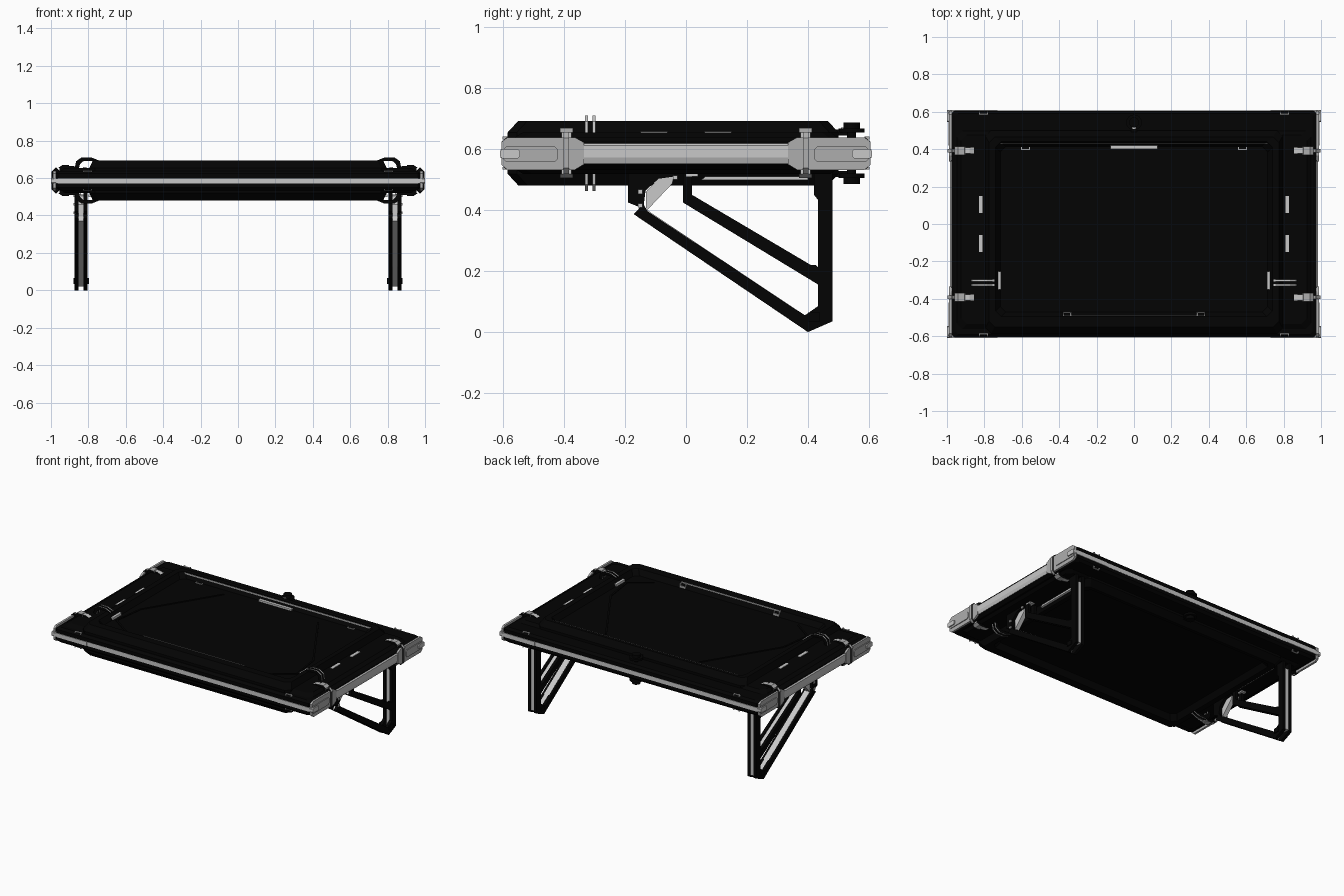
import bpy, bmesh, math
from mathutils import Vector

def material(name, v):
    m = bpy.data.materials.new(name)
    m.diffuse_color = (v, v, v, 1)
    return m

BLACK = material("black", 0.001)
LIGHT = material("light grey", 0.58)
MID = material("mid grey", 0.42)
ZC = 0.587  # mid height of the case

def finish(name, bm, mat):
    bmesh.ops.recalc_face_normals(bm, faces=bm.faces)
    me = bpy.data.meshes.new(name)
    bm.to_mesh(me)
    bm.free()
    me.materials.append(mat)
    ob = bpy.data.objects.new(name, me)
    bpy.context.collection.objects.link(ob)
    return ob

def loft(name, rings, mat, cut=0.03):
    """Stack of corner-cut rectangles (half x, y0, y1, z)."""
    bm = bmesh.new()
    loops = []
    for hx, a, b, z in rings:
        c = cut
        pts = [(-hx + c, a), (hx - c, a), (hx, a + c), (hx, b - c),
               (hx - c, b), (-hx + c, b), (-hx, b - c), (-hx, a + c)]
        loops.append([bm.verts.new((x, y, z)) for x, y in pts])
    for p, q in zip(loops, loops[1:]):
        for i in range(8):
            j = (i + 1) % 8
            bm.faces.new((p[i], p[j], q[j], q[i]))
    bm.faces.new(loops[0])
    bm.faces.new(loops[-1])
    return finish(name, bm, mat)

def extrude(name, pts, axis, a, b, mat, dark_ends=False):
    """Profile extruded from a to b along axis: x takes (y,z), y takes (x,z), z takes (x,y)."""
    bm = bmesh.new()
    def put(p, d):
        return {"x": (d, p[0], p[1]), "y": (p[0], d, p[1]), "z": (p[0], p[1], d)}[axis]
    lo = [bm.verts.new(put(p, a)) for p in pts]
    hi = [bm.verts.new(put(p, b)) for p in pts]
    caps = [bm.faces.new(lo), bm.faces.new(hi)]
    n = len(pts)
    for i in range(n):
        bm.faces.new((lo[i], lo[(i + 1) % n], hi[(i + 1) % n], hi[i]))
    if dark_ends:
        for f in caps:
            f.material_index = 1
    ob = finish(name, bm, mat)
    if dark_ends:
        ob.data.materials.append(BLACK)
    return ob

def box(name, x0, x1, y0, y1, z0, z1, mat):
    return extrude(name, [(x0, y0), (x1, y0), (x1, y1), (x0, y1)], "z", z0, z1, mat)

def sbox(name, s, x0, x1, y0, y1, z0, z1, mat):
    return box(name, s * x0, s * x1, y0, y1, z0, z1, mat)

def chamfered(a, b, z0, z1, c):
    return [(a + c, z0), (b - c, z0), (b, z0 + c), (b, z1 - c),
            (b - c, z1), (a + c, z1), (a, z1 - c), (a, z0 + c)]

def bar(p, q, w):
    """Four corners of a flat strip from p to q."""
    p, q = Vector(p), Vector(q)
    n = (q - p).normalized()
    n = Vector((-n.y, n.x)) * w / 2
    return [tuple(v) for v in (p + n, q + n, q - n, p - n)]

def flip(z):
    return 2 * ZC - z

# Case: a narrow raised rim around recessed panels, above and below
half = [(0.715, -0.47, 0.415, 0.656), (0.74, -0.495, 0.44, 0.691),
        (0.775, -0.55, 0.465, 0.693), (0.795, -0.585, 0.50, 0.655)]
loft("case_body", [(h, a, b, flip(z)) for h, a, b, z in half] + half[::-1], BLACK)
# Lower deck at both ends, then the outer flange
deck = [(0.925, -0.535, 0.475, 0.655), (0.95, -0.565, 0.50, 0.636)]
loft("end_decks", [(h, a, b, flip(z)) for h, a, b, z in deck] + deck[::-1], BLACK)
loft("flange", [(0.955, -0.59, 0.59, 0.534), (0.977, -0.605, 0.605, 0.55),
                (0.977, -0.605, 0.605, 0.624), (0.955, -0.59, 0.59, 0.638)], BLACK, 0.015)

for y in (-1, 1):
    # Grey edge strip along front and back
    box("edge_strip", -0.965, 0.965, y * 0.60, y * 0.6065, 0.571, 0.599, LIGHT)

for s in (-1, 1):
    # Side strip between the corners
    extrude("side_strip", [(s * x, z) for x, z in
            [(0.97, 0.55), (0.978, 0.553), (0.985, 0.573), (0.985, 0.612), (0.978, 0.618), (0.97, 0.62)]],
            "y", -0.36, 0.36, LIGHT)
    for t in (-1, 1):
        # Thin corner cap with a lighter raised tongue
        extrude("corner_cap", [(t * y, z) for y, z in
                [(0.335, 0.55), (0.365, 0.532), (0.585, 0.532), (0.605, 0.548),
                 (0.605, 0.624), (0.585, 0.639), (0.365, 0.639), (0.335, 0.622)]],
                "x", s * 0.974, s * 0.988, MID)
        extrude("corner_face", [(t * y, z) for y, z in chamfered(0.42, 0.60, 0.558, 0.608, 0.010)],
                "x", s * 0.985, s * 0.993, MID)
        extrude("corner_tongue", [(t * y, z) for y, z in chamfered(0.545, 0.61, 0.57, 0.600, 0.006)],
                "x", s * 0.972, s * 1.0, LIGHT)
        sbox("corner_edge", s, 0.73, 0.985, t * 0.60, t * 0.609, 0.571, 0.599, LIGHT)
        # Side clamp hugging the edge, grey outside and dark on its flanks
        c = t * 0.392
        extrude("clamp_post", [(s * x, z) for x, z in chamfered(0.95, 0.996, 0.518, 0.656, 0.02)],
                "y", c - 0.009, c + 0.009, MID, True)
        for f in ((lambda z: z), flip):
            extrude("clamp_arm", [(s * x, f(z)) for x, z in
                    [(0.855, 0.63), (0.855, 0.655), (0.88, 0.665), (0.935, 0.665), (0.955, 0.655), (0.955, 0.63)]],
                    "y", c - 0.016, c + 0.016, LIGHT, True)
            extrude("clamp_head", [(s * x, f(z)) for x, z in
                    [(0.90, 0.655), (0.905, 0.669), (0.94, 0.669), (0.96, 0.655)]],
                    "y", c - 0.022, c + 0.022, MID, True)
            # Small bracket clip above the front and back edges
            z0, z1 = sorted((f(0.632), f(0.641)))
            sbox("edge_clip", s, 0.78, 0.83, t * 0.585, t * 0.592, z0, z1, MID)
            for x in (0.78, 0.823):
                sbox("edge_clip_arm", s, x, x + 0.007, t * 0.585, t * 0.602, z0, z1, MID)
        # Slot light on the end deck
        sbox("slot_light", s, 0.81, 0.83, t * 0.06, t * 0.15, 0.650, 0.658, LIGHT)
    # Pairs of hoops reaching over the rim, and their plates
    for f in ((lambda z: z), flip):
        for y in (-0.327, -0.302):
            extrude("hoop", [(s * x, f(z)) for x, z in
                    [(0.735, 0.655), (0.745, 0.695), (0.785, 0.711), (0.835, 0.711), (0.866, 0.69), (0.874, 0.645),
                     (0.852, 0.645), (0.845, 0.675), (0.825, 0.692), (0.785, 0.692), (0.76, 0.68), (0.75, 0.65)]],
                    "y", y - 0.005, y + 0.005, LIGHT, True)
    sbox("hoop_plate", s, 0.71, 0.75, -0.35, -0.255, 0.652, 0.672, LIGHT)

    # Leg frame: two black plates with a grey web between them
    leg = [[(0.433, 0.05), (0.48, 0.05), (0.48, 0.49), (0.433, 0.49)],
           [(0.40, 0.0), (0.48, 0.035), (0.48, 0.10), (0.433, 0.085), (0.39, 0.055)],
           [(0.40, 0.0), (0.39, 0.055), (-0.125, 0.395), (-0.14, 0.42), (-0.172, 0.387)],
           [(-0.01, 0.425), (0.435, 0.155), (0.435, 0.205), (0.02, 0.45)],
           [(-0.01, 0.425), (0.02, 0.44), (0.02, 0.53), (-0.01, 0.53)],
           chamfered(0.395, 0.435, 0.175, 0.22, 0.01),
           [(0.42, 0.45), (0.44, 0.425), (0.475, 0.425), (0.48, 0.45), (0.48, 0.54), (0.42, 0.54)],
           [(-0.19, 0.425), (-0.14, 0.405), (-0.132, 0.47), (-0.19, 0.47)],
           [(-0.19, 0.47), (-0.132, 0.465), (-0.09, 0.503), (-0.04, 0.51), (-0.03, 0.54), (-0.19, 0.54)]]
    for x0, x1 in ((0.805, 0.826), (0.853, 0.873)):
        for pts in leg:
            extrude("leg_plate", pts, "x", s * x0, s * x1, BLACK)
    for p, q, w in (((0.457, 0.045), (0.457, 0.48), 0.036), ((0.39, 0.034), (-0.135, 0.385), 0.034),
                    ((0.01, 0.434), (0.425, 0.184), 0.028)):
        extrude("leg_web", bar(p, q, w), "x", s * 0.82, s * 0.858, LIGHT)
    # Foot pins
    for x in (0.797, 0.868):
        sbox("foot_pin", s, x, x + 0.012, 0.40, 0.44, 0.035, 0.065, BLACK)
    # Leg hinge gusset and rivets
    extrude("hinge_gusset", [(-0.132, 0.395), (-0.045, 0.487), (-0.04, 0.512), (-0.09, 0.505), (-0.132, 0.46)],
            "x", s * 0.825, s * 0.855, LIGHT)
    for y, z in ((-0.15, 0.46), (-0.15, 0.415), (-0.035, 0.507)):
        sbox("rivet", s, 0.87, 0.879, y - 0.007, y + 0.007, z - 0.007, z + 0.007, LIGHT)
    # Light rail beneath the side
    extrude("leg_rail", [(0.05, 0.499), (0.40, 0.499), (0.40, 0.511), (0.065, 0.511)],
            "x", s * 0.775, s * 0.80, LIGHT)
    sbox("rail_stop", s, 0.84, 0.875, 0.0, 0.04, 0.511, 0.523, LIGHT)

    # Low relief ribs and light clips on the top panel
    for p, q in (((0.36, 0.36), (0.66, -0.12)), ((0.66, -0.12), (0.69, -0.34)), ((0.69, -0.34), (0.55, -0.44))):
        extrude("panel_rib", [(s * x, y) for x, y in bar(p, q, 0.012)], "z", 0.652, 0.660, BLACK)
    sbox("rear_panel_clip", s, 0.555, 0.605, 0.396, 0.402, 0.652, 0.662, MID)
    sbox("front_panel_clip", s, 0.335, 0.38, -0.476, -0.471, 0.652, 0.672, MID)
    for x in (0.555, 0.599):
        sbox("rear_panel_clip_arm", s, x, x + 0.006, 0.396, 0.412, 0.652, 0.662, MID)
    for x in (0.335, 0.374):
        sbox("front_panel_clip_arm", s, x, x + 0.006, -0.49, -0.474, 0.655, 0.685, MID)

# Light lines and centre plate around the panel
box("rear_line", -0.73, 0.73, 0.430, 0.434, 0.67, 0.687, LIGHT)
box("front_line", -0.38, 0.38, -0.493, -0.489, 0.67, 0.691, LIGHT)
box("centre_plate", -0.125, 0.125, 0.40, 0.42, 0.652, 0.668, LIGHT)

# Rear latch knobs, above and below
for f in ((lambda z: z), flip):
    for name, r, z0, z1 in (("knob_stem", 0.015, 0.63, 0.66), ("knob_base", 0.042, 0.654, 0.668),
                            ("knob_cap", 0.027, 0.668, 0.688)):
        pts = [(r * math.cos(i * math.tau / 16), 0.543 + r * math.sin(i * math.tau / 16)) for i in range(16)]
        extrude(name, pts, "z", f(z0), f(z1), BLACK)
    box("knob_link", -0.015, 0.015, 0.49, 0.53, min(f(0.645), f(0.665)), max(f(0.645), f(0.665)), BLACK)
box("knob_marker", -0.007, 0.007, 0.508, 0.522, 0.66, 0.671, LIGHT)
